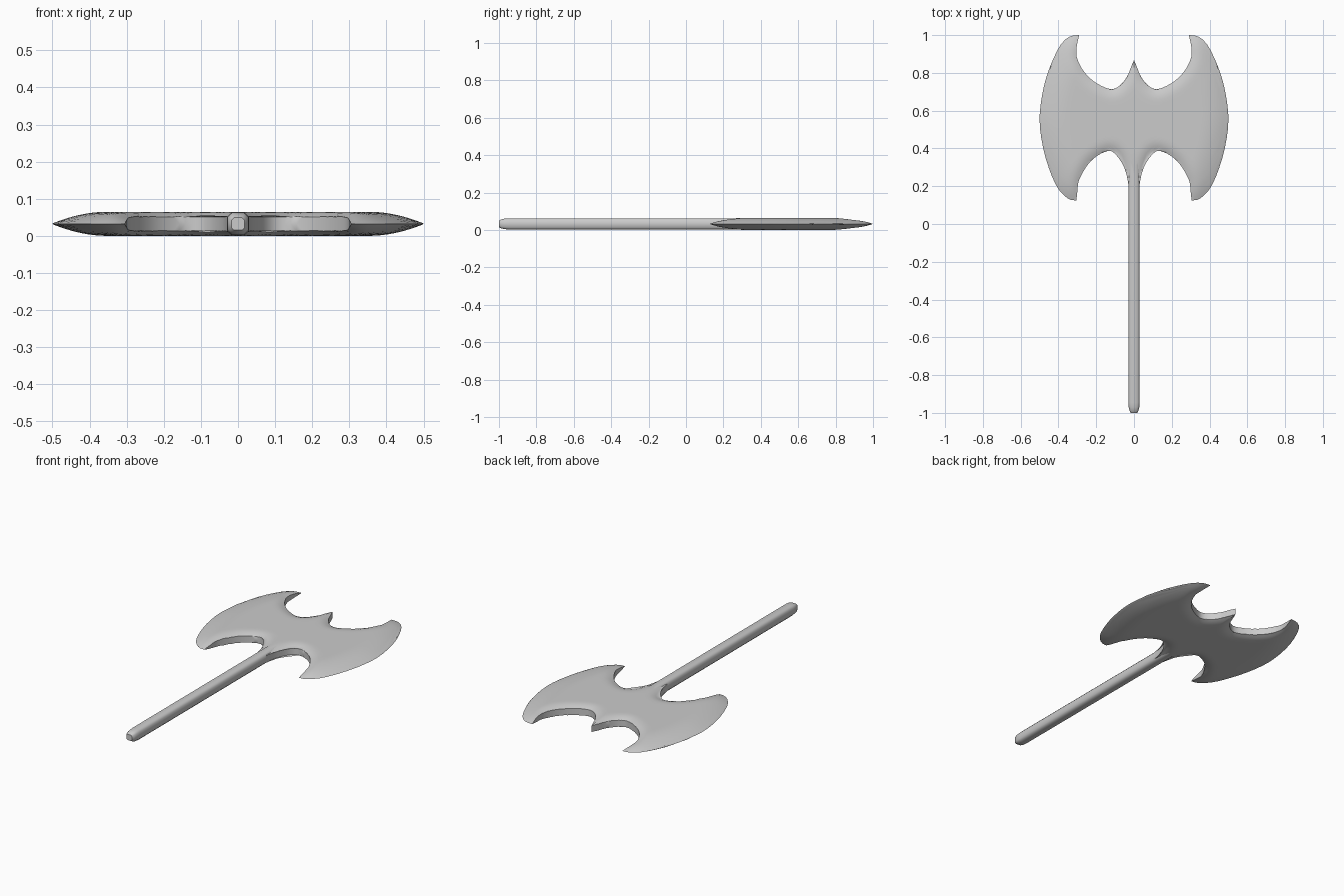
import bpy, bmesh, math
from mathutils import Vector
from mathutils.geometry import interpolate_bezier

if "Cube" in bpy.data.objects:
    bpy.data.objects.remove(bpy.data.objects["Cube"])

HALF = 0.0325          # half thickness of the head
COLS, ROWS = 36, 28

steel = bpy.data.materials.new("grey steel")
steel.use_nodes = True
grey = (0.6, 0.6, 0.6, 1)
steel.diffuse_color = grey
steel.node_tree.nodes["Principled BSDF"].inputs["Base Color"].default_value = grey


def smooth_path(points):
    """Dense smooth path through the points."""
    p = [Vector((x, y, 0)) for x, y in points]
    ext = [p[0]] + p + [p[-1]]
    path = []
    for a, b, c, d in zip(ext, ext[1:], ext[2:], ext[3:]):
        path += interpolate_bezier(b, b + (c - a) / 6, c - (d - b) / 6, c, 9)[:-1]
    return path + [p[-1]]


def along(path, t):
    """Point at the fraction t of the path's length."""
    lengths = [(b - a).length for a, b in zip(path, path[1:])]
    left = t * sum(lengths)
    for a, b, size in zip(path, path[1:], lengths):
        if left <= size and size > 0:
            return a.lerp(b, left / size)
        left -= size
    return path[-1]


def finish(name, bm, z):
    bmesh.ops.remove_doubles(bm, verts=bm.verts, dist=0.0002)
    bmesh.ops.recalc_face_normals(bm, faces=bm.faces)
    mesh = bpy.data.meshes.new(name)
    bm.to_mesh(mesh)
    bm.free()
    mesh.materials.append(steel)
    ob = bpy.data.objects.new(name, mesh)
    ob.location.z = z
    bpy.context.collection.objects.link(ob)
    bpy.ops.object.select_all(action="DESELECT")
    ob.select_set(True)
    bpy.context.view_layer.objects.active = ob
    return ob


# Outline of one half of the head: lower hollow, upper hollow, cutting edge
lower = smooth_path([(0, .17), (.024, .18), (.04, .28), (.075, .36), (.12, .388),
                     (.18, .37), (.24, .32), (.29, .235), (.30, .17), (.305, .125)])
upper = smooth_path([(0, .868), (.016, .83), (.037, .78), (.075, .733), (.125, .714),
                     (.205, .75), (.265, .807), (.302, .88), (.303, .94), (.29, 1)])
edge = smooth_path([(.305, .125), (.35, .135), (.41, .2), (.465, .34), (.496, .49),
                    (.497, .61), (.465, .775), (.40, .93), (.345, .99), (.29, 1)])


def thickness(p):
    """Full in the middle, sharp at the cutting edge, thinner at the hollows."""
    out = min((p - q).length for q in edge)
    hollow = min((p - q).length for q in lower + upper)
    f = 1 - (1 - min(out / .15, 1)) ** 2
    s = min(hollow / .06, 1)
    return HALF * f * (.55 + .45 * s * (2 - s))


# Axe head: one quarter sheet with its wall, mirrored across and through
bm = bmesh.new()
columns = []
for i in range(COLS + 1):
    u = i / COLS
    lo, hi = along(lower, u), along(upper, u)
    col = []
    for j in range(ROWS + 1):
        v = (1 - math.cos(math.pi * j / ROWS)) / 2
        chord = edge[0].lerp(edge[-1], v)
        p = lo.lerp(hi, v) + u * (along(edge, v) - chord)
        h = 0 if i == COLS else thickness(p)
        top = bm.verts.new((p.x, p.y, h))
        if j == 0:
            col.append(bm.verts.new((p.x, p.y, 0)))
        col.append(top)
        if j == ROWS:
            col.append(bm.verts.new((p.x, p.y, 0)))
    columns.append(col)
for a, b in zip(columns, columns[1:]):
    for j in range(len(a) - 1):
        bm.faces.new((a[j], b[j], b[j + 1], a[j + 1]))
head = finish("axe_head", bm, HALF)
mirror = head.modifiers.new("mirror", "MIRROR")
mirror.use_axis = (True, False, True)
bpy.ops.object.modifier_apply(modifier="mirror")
bpy.ops.object.shade_smooth_by_angle(angle=math.radians(35))

# Handle: chamfered square bar with a rounded-off butt
bm = bmesh.new()
rings = []
for y, r in [(-1, .017), (-.988, .024), (-.97, .028), (-.945, .03), (.5, .03)]:
    c = r * .62
    corners = [(r, c), (c, r), (-c, r), (-r, c), (-r, -c), (-c, -r), (c, -r), (r, -c)]
    rings.append([bm.verts.new((x, y, z)) for x, z in corners])
for a, b in zip(rings, rings[1:]):
    for k in range(8):
        bm.faces.new((a[k], a[(k + 1) % 8], b[(k + 1) % 8], b[k]))
bm.faces.new(rings[0])
bm.faces.new(rings[-1])
finish("handle", bm, HALF)
bpy.ops.object.shade_smooth_by_angle(angle=math.radians(50))
